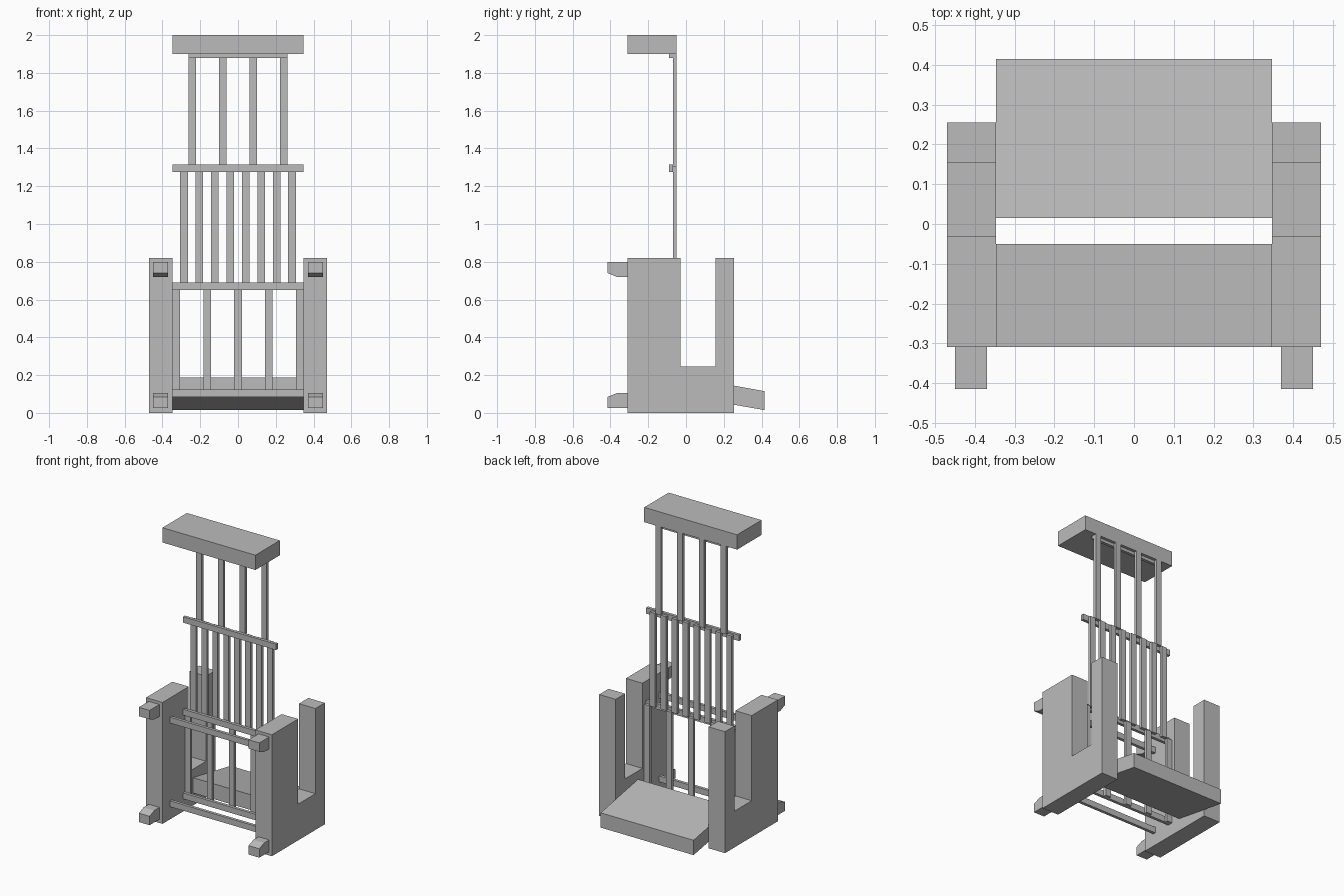
import bpy

cube = bpy.data.objects.get("Cube")
if cube:
    bpy.data.objects.remove(cube, do_unlink=True)

grey = bpy.data.materials.new("plain_grey")
grey.use_nodes = True
colour = (0.5, 0.5, 0.5, 1)
grey.diffuse_color = colour
grey.node_tree.nodes["Principled BSDF"].inputs["Base Color"].default_value = colour


def extrude_x(name, profile, x0, x1):
    """Extrude a (y, z) outline, given anticlockwise seen from +x, from x0 to x1."""
    n = len(profile)
    verts = [(x, y, z) for x in (x0, x1) for y, z in profile]
    faces = [tuple(reversed(range(n))), tuple(range(n, 2 * n))]
    faces += [(i, (i + 1) % n, n + (i + 1) % n, n + i) for i in range(n)]
    mesh = bpy.data.meshes.new(name)
    mesh.from_pydata(verts, [], faces)
    mesh.materials.append(grey)
    obj = bpy.data.objects.new(name, mesh)
    bpy.context.collection.objects.link(obj)
    return obj


def box(name, x, y, z):
    outline = [(y[0], z[0]), (y[1], z[0]), (y[1], z[1]), (y[0], z[1])]
    return extrude_x(name, outline, *x)


def bars(name, count, reach, width, y, z):
    """Row of evenly spaced upright bars, outermost centres at +-reach."""
    for i in range(count):
        x = -reach + 2 * reach * i / (count - 1)
        box(f"{name}_{i + 1}", (x - width / 2, x + width / 2), y, z)


# U-shaped side columns with chamfered front pegs
column = [(-0.31, 0), (0.255, 0), (0.255, 0.82), (0.155, 0.82),
          (0.155, 0.245), (-0.03, 0.245), (-0.03, 0.82), (-0.31, 0.82)]
upper_peg = [(-0.415, 0.74), (-0.365, 0.72), (-0.31, 0.72),
             (-0.31, 0.8), (-0.415, 0.8)]
lower_peg = [(-0.415, 0.025), (-0.31, 0.025), (-0.31, 0.105),
             (-0.365, 0.105), (-0.415, 0.085)]
for side, s in (("left", 1), ("right", -1)):
    for part, outline, a, b in (("column", column, 0.347, 0.47),
                                ("upper_peg", upper_peg, 0.37, 0.45),
                                ("lower_peg", lower_peg, 0.37, 0.45)):
        extrude_x(f"{side}_{part}", outline, *sorted((s * a, s * b)))

# Sloping rear footplate
extrude_x("footplate", [(0.015, 0.085), (0.415, 0.015), (0.415, 0.115), (0.015, 0.188)],
          -0.347, 0.347)

# Top slab
box("top_slab", (-0.347, 0.347), (-0.31, -0.05), (1.9, 2))

# Cross rails
wide = (-0.347, 0.347)
rail_y = (-0.09, -0.07)
front_y = (-0.23, -0.21)
for name, z in (("lower_rail", (0.085, 0.125)), ("middle_rail", (0.65, 0.69))):
    box(name, wide, rail_y, z)
    box("front_" + name, wide, front_y, z)
box("upper_rail", wide, rail_y, (1.275, 1.315))
box("top_rail", (-0.262, 0.262), rail_y, (1.88, 1.9))

# Three tiers of upright bars behind the rails
bar_y = (-0.07, -0.05)
bars("lower_bar", 5, 0.327, 0.04, bar_y, (0.085, 0.67))
bars("middle_bar", 8, 0.286, 0.04, bar_y, (0.67, 1.305))
bars("upper_bar", 4, 0.243, 0.04, bar_y, (1.305, 1.9))
